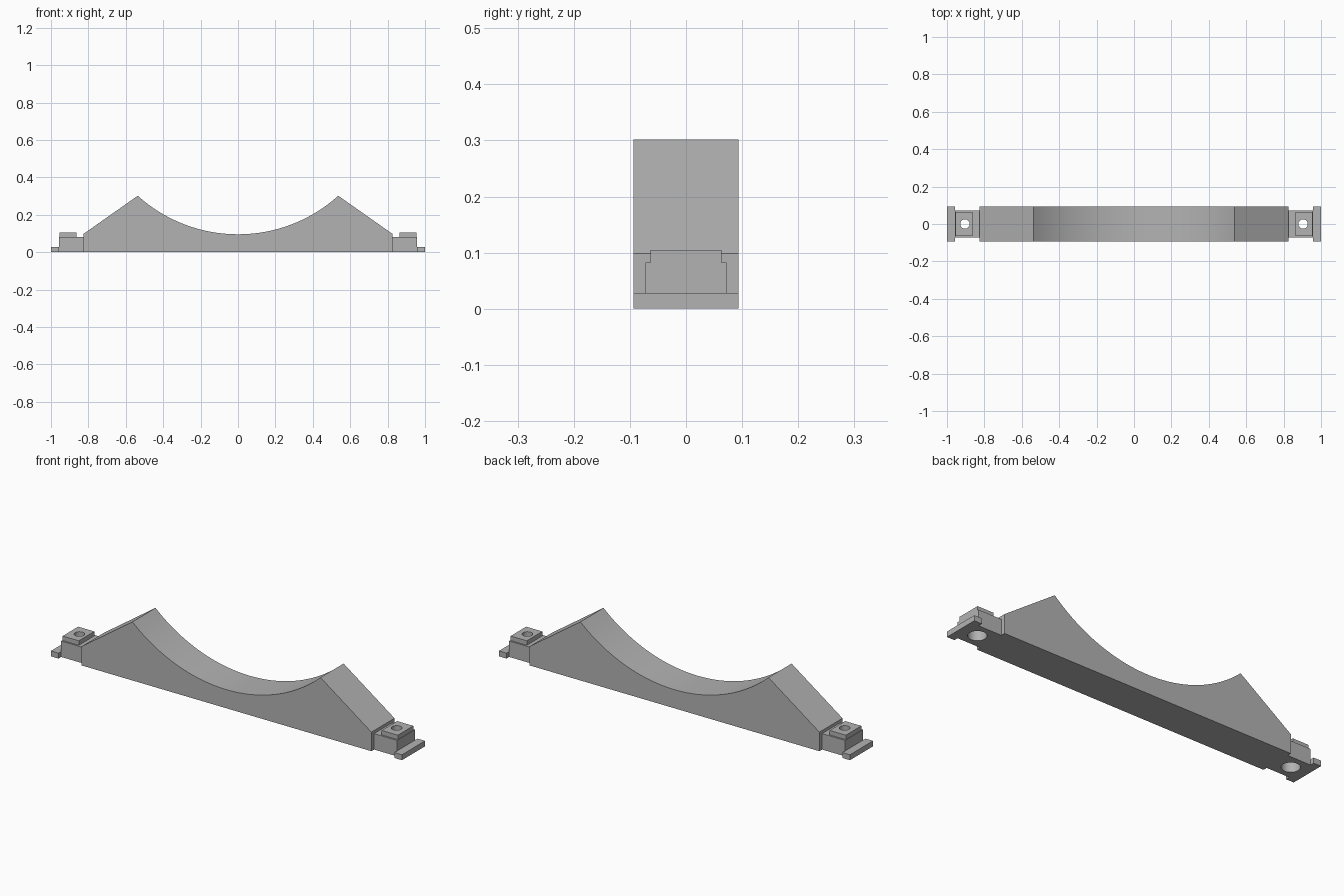
import bpy
import bmesh
import math

default = bpy.data.objects.get("Cube")
if default:
    bpy.data.objects.remove(default, do_unlink=True)

GRAY = (0.45, 0.45, 0.45, 1.0)
mat = bpy.data.materials.new("plain gray")
mat.use_nodes = True
mat.diffuse_color = GRAY
mat.node_tree.nodes["Principled BSDF"].inputs["Base Color"].default_value = GRAY


def add_object(name, bm):
    bmesh.ops.recalc_face_normals(bm, faces=bm.faces)
    mesh = bpy.data.meshes.new(name)
    bm.to_mesh(mesh)
    bm.free()
    mesh.materials.append(mat)
    obj = bpy.data.objects.new(name, mesh)
    bpy.context.collection.objects.link(obj)
    return obj


def smooth(obj):
    obj.data.shade_smooth()
    obj.data.set_sharp_from_angle(angle=math.radians(30))


def box(name, side, x0, x1, half_y, z0, z1):
    bm = bmesh.new()
    bmesh.ops.create_cube(bm, size=1)
    for v in bm.verts:
        v.co.x = side * (x1 if v.co.x > 0 else x0)
        v.co.y = half_y if v.co.y > 0 else -half_y
        v.co.z = z1 if v.co.z > 0 else z0
    return add_object(name, bm)


def drill(obj, x, radius, z0, z1):
    """Cut a vertical round hole and bake the result."""
    bm = bmesh.new()
    bmesh.ops.create_cone(bm, cap_ends=True, segments=32, radius1=radius,
                          radius2=radius, depth=z1 - z0)
    bmesh.ops.translate(bm, verts=bm.verts, vec=(x, 0, (z0 + z1) / 2))
    cutter = add_object("hole_cutter", bm)
    cutter.hide_render = True
    mod = obj.modifiers.new("hole", "BOOLEAN")
    mod.operation = "DIFFERENCE"
    mod.solver = "EXACT"
    mod.object = cutter
    graph = bpy.context.evaluated_depsgraph_get()
    baked = bpy.data.meshes.new_from_object(obj.evaluated_get(graph))
    obj.modifiers.clear()
    obj.data = baked
    bpy.data.objects.remove(cutter, do_unlink=True)


# Saddle: sloped shoulders with a circular cradle, extruded across y
HALF_Y = 0.094
END_X, END_Z = 0.826, 0.098
PEAK_X, PEAK_Z = 0.536, 0.302
LOW_Z = 0.096
rise = PEAK_Z - LOW_Z
radius = (PEAK_X ** 2 + rise ** 2) / (2 * rise)
sweep = math.asin(PEAK_X / radius)
STEPS = 48
profile = [(-END_X, 0), (END_X, 0), (END_X, END_Z)]
for i in range(STEPS + 1):
    a = sweep * (1 - 2 * i / STEPS)
    profile.append((radius * math.sin(a), LOW_Z + radius * (1 - math.cos(a))))
profile.append((-END_X, END_Z))

bm = bmesh.new()
face = bm.faces.new([bm.verts.new((x, -HALF_Y, z)) for x, z in profile])
ext = bmesh.ops.extrude_face_region(bm, geom=[face])
moved = [g for g in ext["geom"] if isinstance(g, bmesh.types.BMVert)]
bmesh.ops.translate(bm, verts=moved, vec=(0, 2 * HALF_Y, 0))
smooth(add_object("saddle", bm))

# Bolt mounts at both ends, with a bolt hole and a wider recess underneath
HOLE_X = 0.904
for side, label in ((1, "left"), (-1, "right")):
    block = box(label + "_mount_block", side, END_X, 0.957, 0.072, 0, 0.082)
    drill(block, side * HOLE_X, 0.043, -0.05, 0.06)
    drill(block, side * HOLE_X, 0.025, 0.03, 0.2)
    smooth(block)
    cap = box(label + "_mount_cap", side, 0.863, 0.955, 0.063, 0.082, 0.105)
    drill(cap, side * HOLE_X, 0.025, 0.03, 0.2)
    smooth(cap)
    box(label + "_end_flange", side, 0.957, 1.0, HALF_Y, 0, 0.028)
